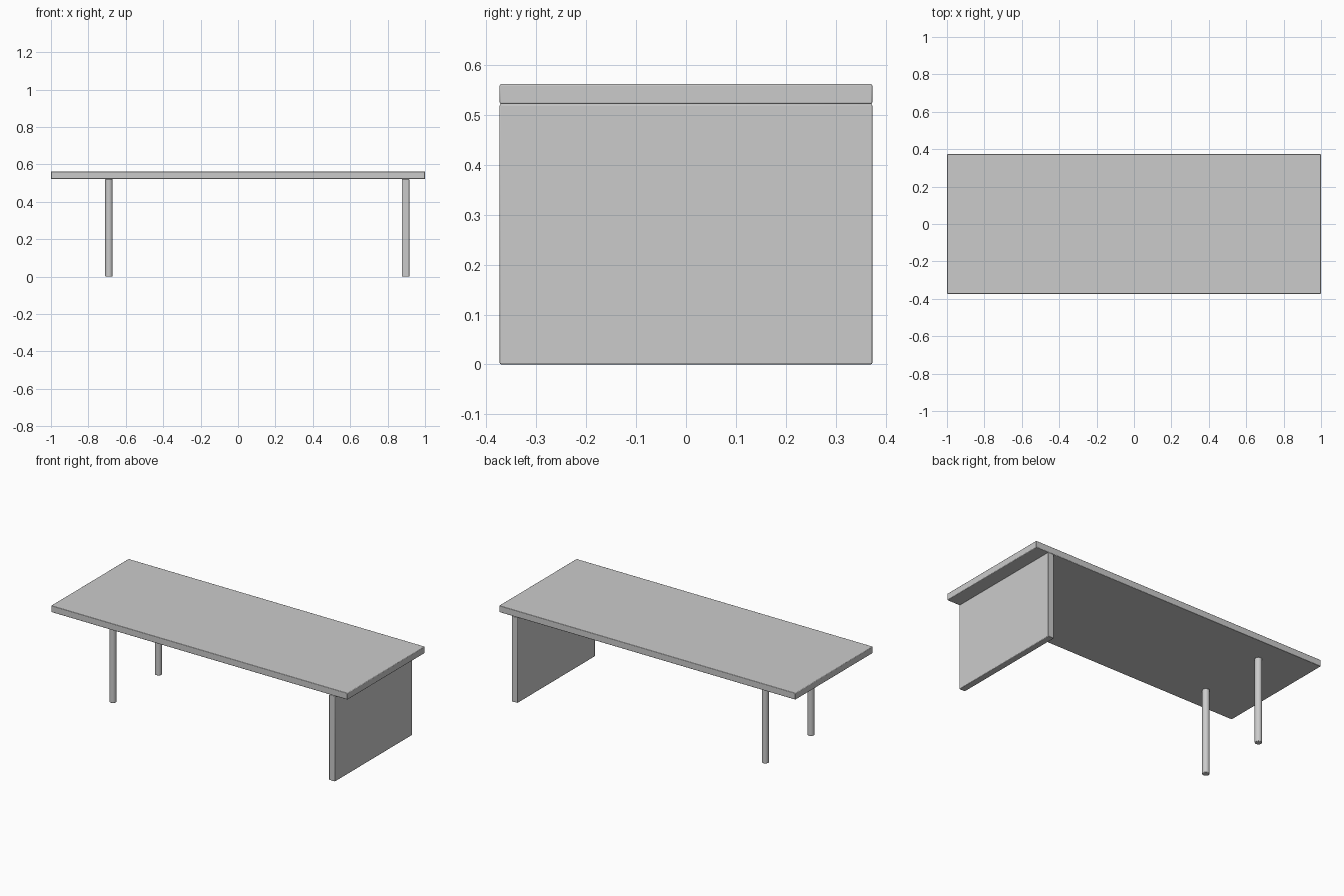
import bpy
import math

cube = bpy.data.objects.get("Cube")
if cube:
    bpy.data.objects.remove(cube, do_unlink=True)

# Single grey finish
grey = bpy.data.materials.new("light grey")
grey.use_nodes = True
colour = (0.6, 0.6, 0.6, 1)
grey.diffuse_color = colour
grey.node_tree.nodes["Principled BSDF"].inputs["Base Color"].default_value = colour

DEPTH = 0.747
HEIGHT = 0.562
THICK = 0.04
UNDERSIDE = HEIGHT - THICK


def finish(obj, name):
    """Name, colour, soften the edges and smooth the part."""
    obj.name = name
    obj.data.materials.append(grey)
    bpy.ops.object.transform_apply(location=False, rotation=False, scale=True)
    bevel = obj.modifiers.new("edge_round", "BEVEL")
    bevel.width = 0.003
    bevel.segments = 2
    bevel.limit_method = "ANGLE"
    bevel.angle_limit = math.radians(40)
    bpy.ops.object.shade_smooth_by_angle(angle=math.radians(40))


def board(name, x, z, size):
    bpy.ops.mesh.primitive_cube_add(size=1, location=(x, 0, z))
    obj = bpy.context.object
    obj.scale = size
    finish(obj, name)


def leg(name, x, y):
    bpy.ops.mesh.primitive_cylinder_add(
        vertices=32, radius=THICK / 2, depth=UNDERSIDE, location=(x, y, UNDERSIDE / 2))
    finish(bpy.context.object, name)


# Table top, full-depth end panel and a pair of round legs
board("table_top", 0, HEIGHT - THICK / 2, (2, DEPTH, THICK))
board("end_panel", 0.896, UNDERSIDE / 2, (THICK, DEPTH, UNDERSIDE))
for name, side in (("front_leg", -1), ("back_leg", 1)):
    leg(name, -0.69, side * 0.22)
